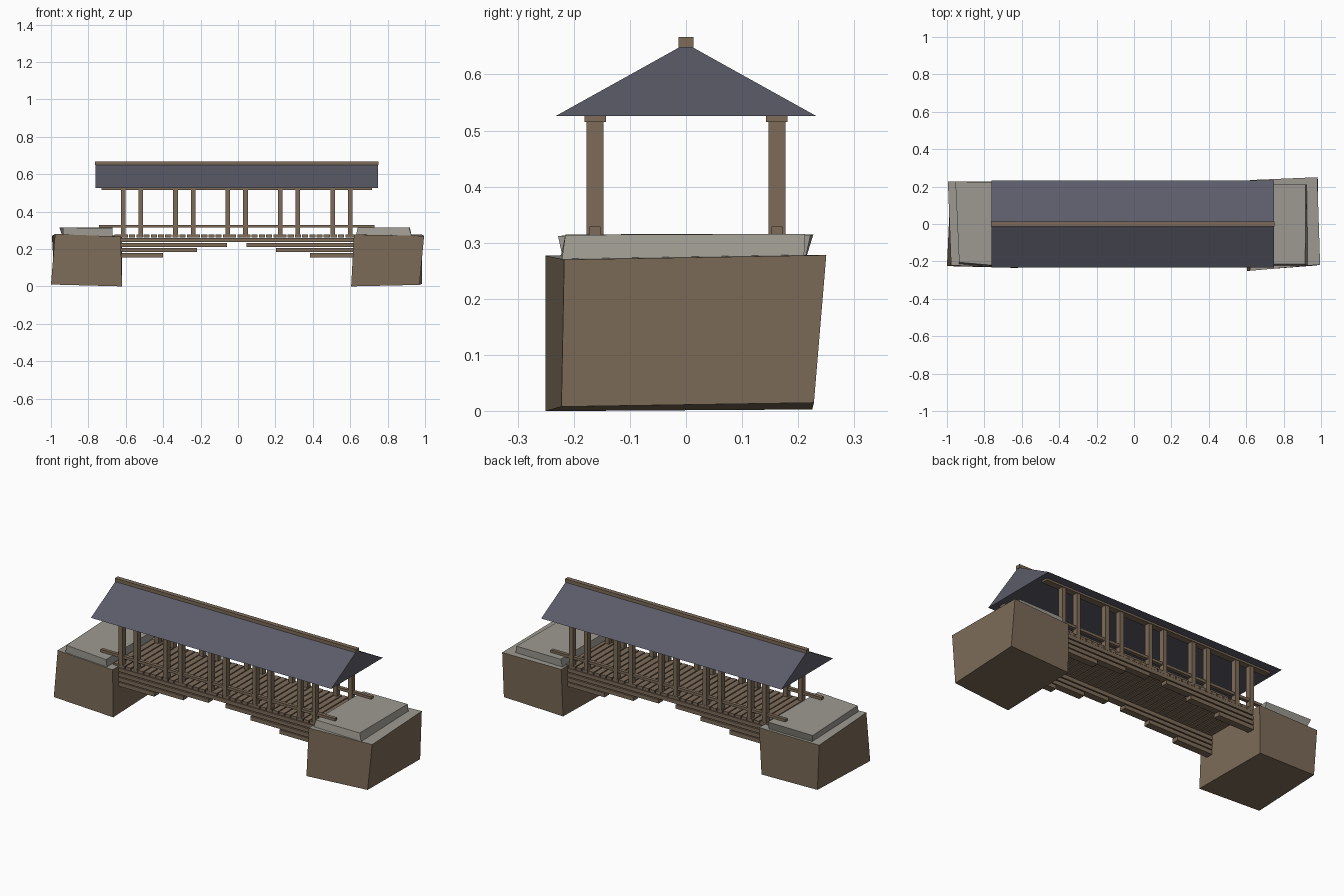
import bpy, bmesh

if "Cube" in bpy.data.objects:
    bpy.data.objects.remove(bpy.data.objects["Cube"])

CX = -0.007  # centre of the timber span


def material(name, rgb):
    m = bpy.data.materials.new(name)
    m.diffuse_color = (*rgb, 1)
    m.use_nodes = True
    m.node_tree.nodes["Principled BSDF"].inputs["Base Color"].default_value = m.diffuse_color
    return m


WOOD = material("brown timber", (0.205, 0.147, 0.098))
EARTH = material("brown earth", (0.205, 0.150, 0.098))
STONE = material("grey stone", (0.34, 0.325, 0.285))
SLATE = material("slate blue roof", (0.107, 0.107, 0.142))


def finish(name, bm, *mats):
    bmesh.ops.recalc_face_normals(bm, faces=bm.faces)
    me = bpy.data.meshes.new(name)
    bm.to_mesh(me)
    bm.free()
    for m in mats:
        me.materials.append(m)
    ob = bpy.data.objects.new(name, me)
    bpy.context.collection.objects.link(ob)
    return ob


def add_hexa(bm, corners):
    """Corners: four around the bottom, then four around the top."""
    v = [bm.verts.new(c) for c in corners]
    for f in ((0, 1, 2, 3), (4, 5, 6, 7), (0, 1, 5, 4),
              (1, 2, 6, 5), (2, 3, 7, 6), (3, 0, 4, 7)):
        bm.faces.new([v[i] for i in f])


def add_box(bm, x0, x1, y0, y1, z0, z1):
    ring = ((x0, y0), (x1, y0), (x1, y1), (x0, y1))
    add_hexa(bm, [(x, y, z) for z in (z0, z1) for x, y in ring])


def boxes(name, mat, specs):
    bm = bmesh.new()
    for s in specs:
        add_box(bm, *s)
    return finish(name, bm, mat)


def block(name, corners, *mats):
    bm = bmesh.new()
    add_hexa(bm, corners)
    ob = finish(name, bm, *mats)
    if len(mats) > 1:  # second colour on the upward face
        for p in ob.data.polygons:
            p.material_index = int(p.normal.z > 0.7)
    return ob


# Abutments: rough blocks with paved tops
block("right_abutment", [
    (0.605, -0.25, 0), (0.97, -0.222, 0.008), (0.985, 0.228, 0.015), (0.615, 0.225, 0.003),
    (0.62, -0.25, 0.277), (0.995, -0.217, 0.27), (0.98, 0.25, 0.278), (0.62, 0.235, 0.272)],
    EARTH, STONE)
block("left_abutment", [
    (-0.62, -0.235, 0), (-0.63, 0.222, 0.005), (-0.98, 0.22, 0.01), (-1.0, -0.225, 0.01),
    (-0.627, -0.23, 0.266), (-0.62, 0.23, 0.272), (-0.995, 0.226, 0.27), (-0.978, -0.222, 0.28)],
    EARTH, STONE)

# Stone slabs on the abutments
block("right_slab", [
    (0.63, -0.225, 0.265), (0.93, -0.222, 0.265), (0.925, 0.21, 0.265), (0.63, 0.208, 0.265),
    (0.64, -0.215, 0.315), (0.915, -0.215, 0.314), (0.918, 0.212, 0.316), (0.64, 0.21, 0.315)], STONE)
block("left_slab", [
    (-0.935, -0.216, 0.265), (-0.67, -0.217, 0.26), (-0.67, 0.21, 0.26), (-0.938, 0.208, 0.265),
    (-0.935, -0.205, 0.314), (-0.67, -0.228, 0.312), (-0.67, 0.222, 0.314), (-0.955, 0.227, 0.315)], STONE)

# Deck planks
N, LENGTH = 34, 1.31
step = LENGTH / N
boxes("deck_planks", WOOD, [
    (CX - LENGTH / 2 + i * step + 0.003, CX - LENGTH / 2 + (i + 1) * step - 0.003,
     -0.178, 0.178, 0.261, 0.277) for i in range(N)])

# Long girders and stepped cantilever beams on both sides
boxes("girders", WOOD, [(CX - 0.7, CX + 0.7, s * 0.16 - 0.02, s * 0.16 + 0.02, 0.238, 0.259)
                        for s in (-1, 1)])
tiers = ((0.053, 0.211, 0.232), (0.211, 0.183, 0.205), (0.393, 0.155, 0.178))
boxes("cantilever_beams", WOOD, [
    (*sorted((CX + sx * inner, CX + sx * 0.7)), sy * 0.16 - 0.02, sy * 0.16 + 0.02, z0, z1)
    for inner, z0, z1 in tiers for sx in (-1, 1) for sy in (-1, 1)])

# Posts, rails and top plates
boxes("posts", WOOD, [
    (CX + sx * x - 0.0125, CX + sx * x + 0.0125, sy * 0.162 - 0.015, sy * 0.162 + 0.015, 0.262, 0.52)
    for x in (0.047, 0.233, 0.327, 0.513, 0.607) for sx in (-1, 1) for sy in (-1, 1)])
boxes("handrails", WOOD, [(CX - 0.737, CX + 0.737, s * 0.162 - 0.01, s * 0.162 + 0.01, 0.314, 0.329)
                          for s in (-1, 1)])
boxes("top_plates", WOOD, [(CX - 0.723, CX + 0.723, s * 0.162 - 0.019, s * 0.162 + 0.019, 0.515, 0.528)
                           for s in (-1, 1)])

# Gabled roof prism and ridge beam
bm = bmesh.new()
ends = [[bm.verts.new((CX + x, y, z)) for y, z in ((-0.232, 0.526), (0.232, 0.526), (0, 0.655))]
        for x in (-0.755, 0.755)]
for e in ends:
    bm.faces.new(e)
for i in range(3):
    j = (i + 1) % 3
    bm.faces.new((ends[0][i], ends[0][j], ends[1][j], ends[1][i]))
finish("roof", bm, SLATE)
boxes("ridge_beam", WOOD, [(CX - 0.758, CX + 0.758, -0.013, 0.013, 0.648, 0.667)])
